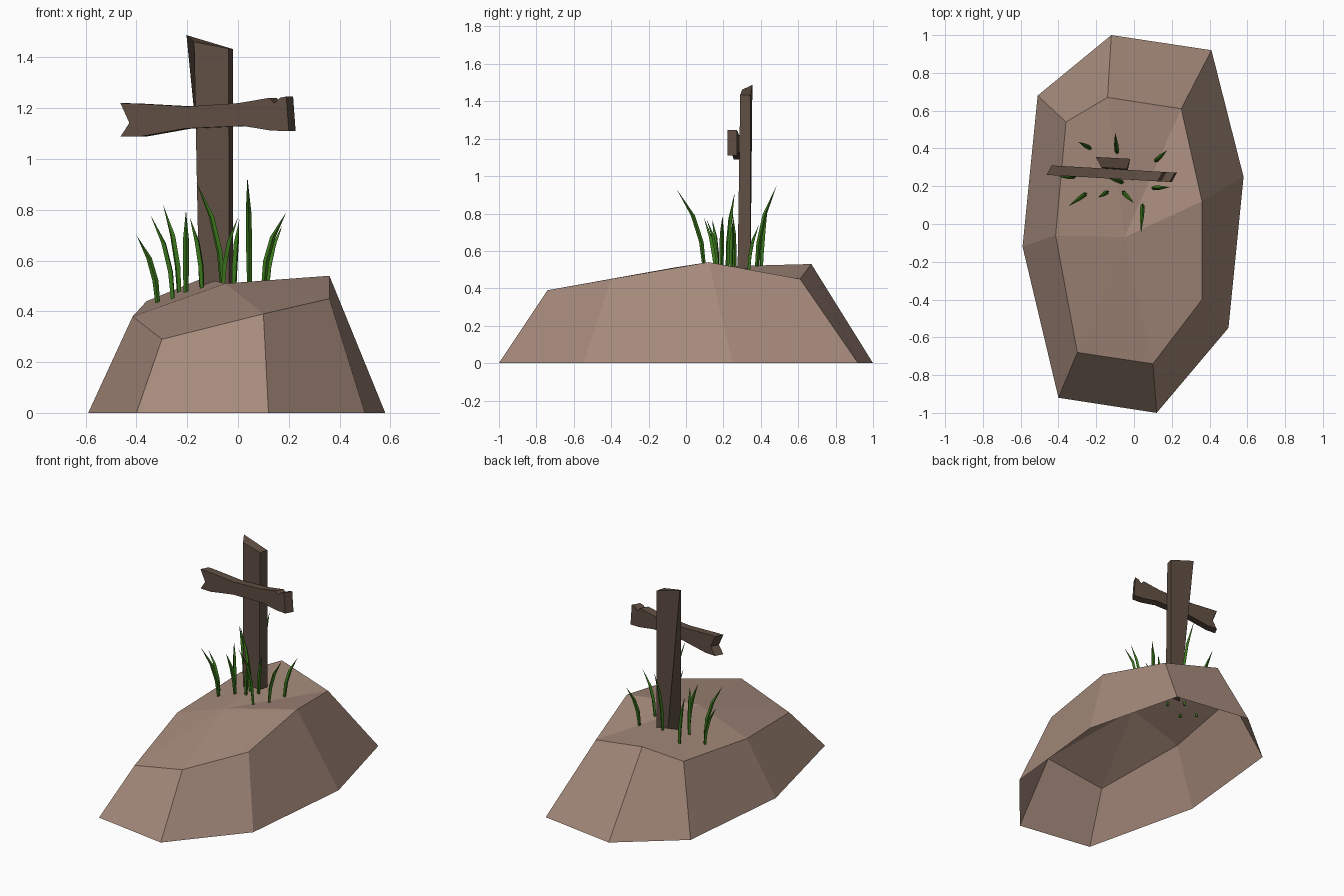
import bpy, bmesh, math
from mathutils import Vector

if "Cube" in bpy.data.objects:
    bpy.data.objects.remove(bpy.data.objects["Cube"])


def material(name, rgb):
    m = bpy.data.materials.new(name)
    m.diffuse_color = (*rgb, 1)
    m.use_nodes = True
    m.node_tree.nodes["Principled BSDF"].inputs["Base Color"].default_value = m.diffuse_color
    return m


EARTH = material("earth brown", (0.38, 0.255, 0.20))
WOOD = material("dark wood", (0.115, 0.077, 0.055))
GRASS = material("grass green", (0.045, 0.19, 0.012))


def make(name, bm, mat, closed=True):
    if closed:
        bmesh.ops.recalc_face_normals(bm, faces=bm.faces)
    me = bpy.data.meshes.new(name)
    bm.to_mesh(me)
    bm.free()
    me.materials.append(mat)
    ob = bpy.data.objects.new(name, me)
    bpy.context.collection.objects.link(ob)
    return ob


def bridge(bm, a, b):
    n = len(a)
    for i in range(n):
        j = (i + 1) % n
        bm.faces.new((a[i], a[j], b[j], b[i]))


# Mound: faceted open-bottomed shell, base ring, shoulder ring and crown point
base = [(-0.12, 1.0), (-0.51, 0.68), (-0.59, -0.12), (-0.40, -0.92),
        (0.12, -1.0), (0.50, -0.55), (0.58, 0.25), (0.41, 0.92)]
shoulder = [(-0.14, 0.67, 0.53), (-0.36, 0.54, 0.44), (-0.415, -0.06, 0.38), (-0.30, -0.68, 0.29),
            (0.10, -0.74, 0.39), (0.36, -0.40, 0.45), (0.36, 0.12, 0.54), (0.25, 0.61, 0.45)]
bm = bmesh.new()
lo = [bm.verts.new((x, y, 0)) for x, y in base]
hi = [bm.verts.new(p) for p in shoulder]
bridge(bm, lo, hi)
crown = bm.verts.new((-0.05, -0.07, 0.51))
for i in range(8):
    bm.faces.new((hi[i], hi[(i + 1) % 8], crown))
make("mound", bm, EARTH, False)

# Upright post: tapered trapezoid section with a slanted top
bm = bmesh.new()
foot = [bm.verts.new(p) for p in [(-0.153, 0.275, 0.46), (-0.035, 0.275, 0.46),
                                  (-0.02, 0.345, 0.46), (-0.10, 0.345, 0.46)]]
head = [bm.verts.new(p) for p in [(-0.173, 0.30, 1.462), (-0.037, 0.29, 1.435),
                                  (-0.02, 0.345, 1.433), (-0.203, 0.355, 1.488)]]
bridge(bm, foot, head)
bm.faces.new(foot[::-1])
bm.faces.new(head)
make("upright_post", bm, WOOD)

# Crossbar: splintered plank outline, extruded back and slightly skewed
outline = [(-0.463, 1.22), (-0.40, 1.218), (-0.20, 1.207), (0.0, 1.22), (0.125, 1.241),
           (0.142, 1.219), (0.165, 1.241), (0.19, 1.246), (0.20, 1.11), (0.13, 1.112),
           (0.02, 1.13), (-0.21, 1.12), (-0.39, 1.088), (-0.463, 1.088), (-0.428, 1.142)]
bm = bmesh.new()
front = [bm.verts.new((x, 0.26 - 0.058 * (x + 0.463), z)) for x, z in outline]
back = [bm.verts.new(v.co + Vector((0.027, 0.05, 0))) for v in front]
bridge(bm, front, back)
bm.faces.new(front)
bm.faces.new(back[::-1])
make("crossbar", bm, WOOD)

# Grass blades: (base x, y, z, tip x, y, z)
blades = [
    (-0.315, 0.25, 0.44, -0.40, 0.25, 0.70), (-0.255, 0.16, 0.45, -0.345, 0.095, 0.78),
    (-0.23, 0.40, 0.46, -0.295, 0.435, 0.82), (-0.205, 0.26, 0.475, -0.205, 0.25, 0.80),
    (-0.14, 0.17, 0.49, -0.19, 0.14, 0.77), (-0.06, 0.22, 0.50, -0.165, 0.26, 0.91),
    (-0.06, 0.17, 0.50, 0.0, 0.11, 0.77), (-0.015, 0.24, 0.50, 0.005, 0.25, 0.76),
    (0.045, 0.10, 0.51, 0.037, -0.05, 0.93), (0.10, 0.19, 0.51, 0.19, 0.195, 0.79),
    (0.115, 0.335, 0.50, 0.175, 0.39, 0.74), (-0.09, 0.375, 0.49, -0.10, 0.485, 0.95)]
for k, b in enumerate(blades):
    bot, tip = Vector(b[:3]) - Vector((0, 0, 0.02)), Vector(b[3:])
    d = tip - bot
    side = Vector((d.x, d.y, 0)).normalized()
    across = Vector((-side.y, side.x, 0))
    bm = bmesh.new()
    rings = []
    for up, out, r in [(0, 0, 0.009), (0.36, 0.12, 0.012), (0.68, 0.42, 0.011)]:
        c = bot + Vector((d.x * out, d.y * out, d.z * up))
        rings.append([bm.verts.new(c + r * (math.cos(a) * side + math.sin(a) * across))
                      for a in (math.pi * i / 2 for i in range(4))])
    for a, c in zip(rings, rings[1:]):
        bridge(bm, a, c)
    end = bm.verts.new(tip)
    for i in range(4):
        bm.faces.new((rings[-1][i], rings[-1][(i + 1) % 4], end))
    bm.faces.new(rings[0][::-1])
    make(f"grass_blade_{k + 1}", bm, GRASS)
